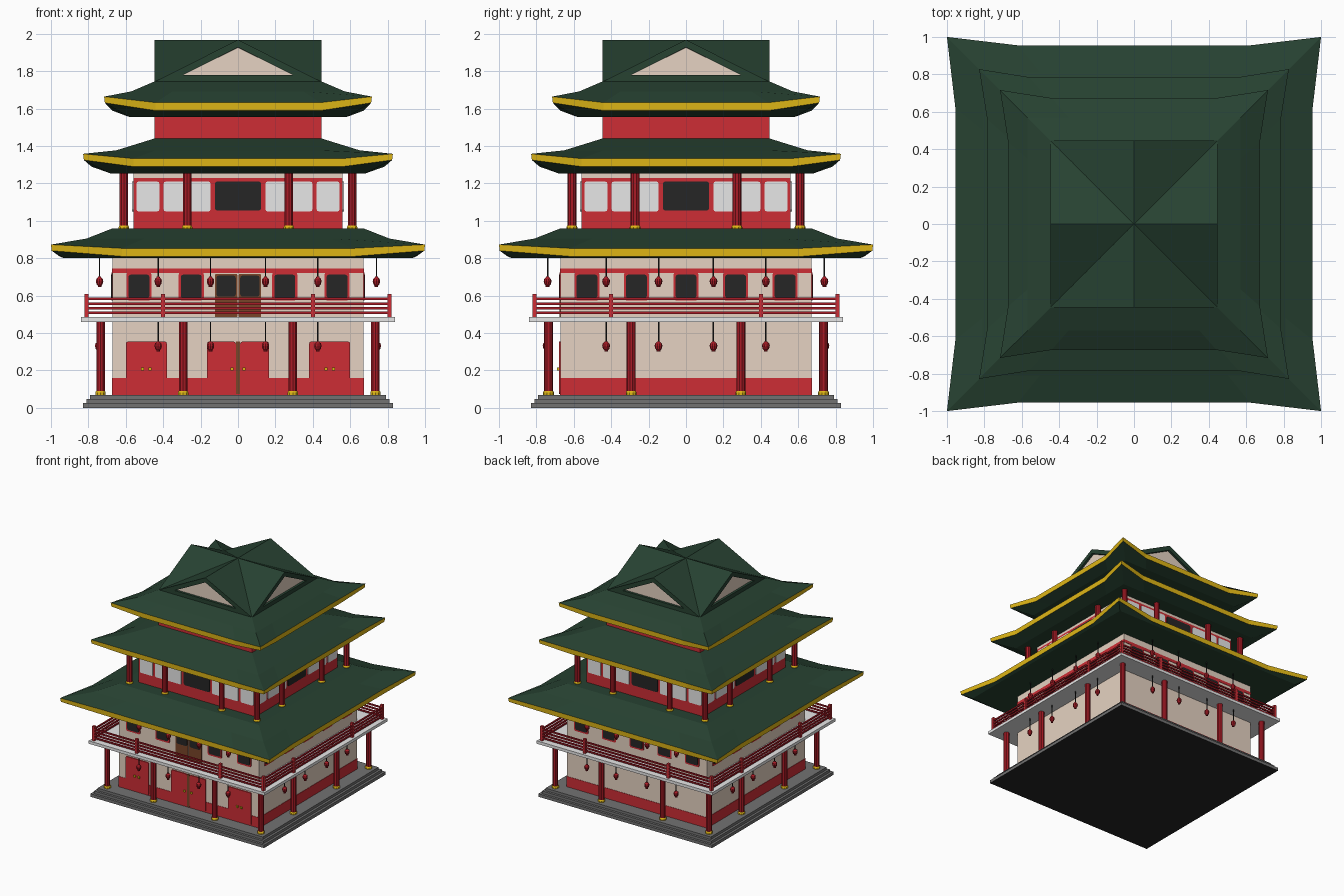
import bpy, bmesh, math
from mathutils import Matrix, Vector

if "Cube" in bpy.data.objects:
    bpy.data.objects.remove(bpy.data.objects["Cube"])


def mat(name, *rgb):
    m = bpy.data.materials.new(name)
    m.diffuse_color = (*rgb, 1)
    m.use_nodes = True
    m.node_tree.nodes["Principled BSDF"].inputs["Base Color"].default_value = m.diffuse_color
    return m


RED = mat("wall red", .61, .027, .036)
COL = mat("deep red", .40, .011, .019)
BEIGE = mat("plaster beige", .79, .65, .54)
GOLD = mat("gold", .74, .47, .008)
GREEN = mat("roof green", .020, .054, .031)
LIGHT = mat("light grey", .80, .80, .80)
STONE = mat("stone grey", .17, .17, .17)
DARK = mat("dark glass", .019, .019, .019)
BROWN = mat("door brown", .19, .06, .022)


def put(bm, name, *mats):
    me = bpy.data.meshes.new(name)
    bmesh.ops.recalc_face_normals(bm, faces=bm.faces)
    bm.to_mesh(me)
    bm.free()
    for m in mats:
        me.materials.append(m)
    ob = bpy.data.objects.new(name, me)
    bpy.context.collection.objects.link(ob)
    return ob


def turn(k):
    return Matrix.Rotation(k * math.pi / 2, 4, 'Z')


def box(bm, lo, hi, k=0):
    lo, hi = Vector(lo), Vector(hi)
    size = hi - lo
    bmesh.ops.create_cube(bm, size=1, matrix=turn(k) @ Matrix.Translation((lo + hi) / 2)
                          @ Matrix.Diagonal((*size, 1)))


def block(name, half, z0, z1, m):
    bm = bmesh.new()
    box(bm, (-half, -half, z0), (half, half, z1))
    return put(bm, name, m)


def lathe(bm, x, y, profile, n):
    rings = [[bm.verts.new((x + r * math.cos(2 * math.pi * (i + .5) / n),
                            y + r * math.sin(2 * math.pi * (i + .5) / n), z))
              for i in range(n)] for r, z in profile]
    skin(bm, rings)


def skin(bm, rings):
    n = len(rings[0])
    bands = []
    for a, b in zip(rings, rings[1:]):
        bands.append([bm.faces.new((a[i], a[(i + 1) % n], b[(i + 1) % n], b[i])) for i in range(n)])
    bm.faces.new(rings[0])
    bm.faces.new(rings[-1])
    return bands


def plates(name, m, wall, thick, items, sides=(0,), r=.012):
    """Thin round-cornered panels (x0, x1, z0, z1) on the chosen walls."""
    bm = bmesh.new()
    for k in sides:
        for x0, x1, z0, z1 in items:
            pts = []
            for cx, cz, a0 in ((x1 - r, z1 - r, 0), (x0 + r, z1 - r, 90),
                               (x0 + r, z0 + r, 180), (x1 - r, z0 + r, 270)):
                for s in (0, 45, 90):
                    a = math.radians(a0 + s)
                    pts.append((cx + r * math.cos(a), cz + r * math.sin(a)))
            skin(bm, [[bm.verts.new(turn(k) @ Vector((x, -y, z))) for x, z in pts]
                      for y in (wall - .001, wall + thick)])
    return put(bm, name, m)


def around(d, spots):
    """Points along all four sides of a square of half size d."""
    pts = set()
    for k in range(4):
        for s in spots:
            p = turn(k) @ Vector((s, -d, 0))
            pts.add((round(p.x, 4), round(p.y, 4)))
    return sorted(pts)


def columns(name, d, inner, z0, z1):
    shaft, foot = bmesh.new(), bmesh.new()
    for x, y in around(d, (-d, -inner, inner, d)):
        lathe(shaft, x, y, [(.024, z0), (.024, z1)], 10)
        lathe(foot, x, y, [(.029, z0), (.029, z0 + .012), (.025, z0 + .02)], 10)
    put(shaft, name, COL)
    put(foot, name + "_feet", GOLD)


def lanterns(name, d, z, top):
    body, cord = bmesh.new(), bmesh.new()
    for x, y in around(d, (-.427, -.147, .147, .427)):
        lathe(body, x, y, [(.010, z - .03), (.010, z - .022), (.017, z - .014), (.021, z + .002),
                           (.018, z + .014), (.010, z + .021), (.008, z + .026)], 10)
        lathe(cord, x, y, [(.004, z + .02), (.004, top)], 6)
    put(body, name, COL)
    put(cord, name + "_cords", DARK)


def ring(bm, half, m, z, edge=None, edge_z=None):
    """12-point square ring; edge/edge_z pull the middle of each side in and down."""
    edge = half if edge is None else edge
    edge_z = z if edge_z is None else edge_z
    out = []
    for k in range(4):
        for p in ((-half, -half, z), (-m, -edge, edge_z), (m, -edge, edge_z)):
            out.append(bm.verts.new(turn(k) @ Vector(p)))
    return out


def roof(name, inner, mid, eave, corner, m, low):
    """inner, mid, low: (half, z); eave and corner: (half, top z)."""
    bm = bmesh.new()
    f = m / corner[0]
    bands = skin(bm, [
        ring(bm, inner[0], inner[0] * f, inner[1]),
        ring(bm, mid[0], mid[0] * f, mid[1]),
        ring(bm, corner[0], m, corner[1], eave[0], eave[1]),
        ring(bm, corner[0] - .004, m, corner[1] - .033, eave[0] - .001, eave[1] - .043),
        ring(bm, low[0], low[0] * f, low[1])])
    for face in bands[2]:
        face.material_index = 1      # gold eave band
    put(bm, name, GREEN, GOLD)


# Stone steps with a dark underside
for i, (h, z0, z1) in enumerate(((.83, 0, .026), (.81, .026, .048), (.79, .048, .07))):
    step = block("step_%d" % (i + 1), h, z0, z1, STONE)
    step.data.materials.append(DARK)
    for p in step.data.polygons:
        if p.normal.z < -.5:
            p.material_index = 1

# Lower two storeys
block("lower_walls", .67, .07, .82, BEIGE)
block("wall_skirt", .673, .07, .16, RED)
block("upper_wall_band", .673, .72, .745, RED)
columns("lower_columns", .735, .293, .07, .46)

# Front doors
plates("entrance_doors", RED, .67, .009,
       [(-.60, -.38, .075, .355), (-.165, -.012, .075, .355),
        (.012, .165, .075, .355), (.38, .60, .075, .355)])
plates("entrance_door_post", BROWN, .67, .008, [(-.012, .012, .075, .355)], r=.002)
bm = bmesh.new()
for x in (-.51, -.47, -.033, .033, .47, .51):
    bmesh.ops.create_cube(bm, size=.016, matrix=Matrix.Translation((x, -.682, .207)))
put(bm, "door_knobs", GOLD)

# Balcony slab and railing
block("balcony_slab", .84, .46, .485, LIGHT)
posts, rails = bmesh.new(), bmesh.new()
for k in range(4):
    for x in (-.81, -.40, .40):
        box(posts, (x - .011, -.821, .485), (x + .011, -.799, .61), k)
    for z in (.508, .532, .557, .583):
        box(rails, (-.81, -.816, z - .006), (.81, -.804, z + .006), k)
put(posts, "railing_posts", RED)
put(rails, "railing_bars", COL)

# Balcony windows and door
front = (-.53, -.25, .25, .53)
others = (-.53, -.265, 0, .265, .53)
for label, xs, sides in (("front", front, (0,)), ("side", others, (1, 2, 3))):
    plates(label + "_window_frames", RED, .67, .005,
           [(x - .067, x + .067, .575, .725) for x in xs], sides)
    plates(label + "_windows", DARK, .67, .008,
           [(x - .056, x + .056, .588, .712) for x in xs], sides)
plates("balcony_door", BROWN, .67, .005,
       [(-.123, -.004, .485, .715), (.004, .123, .485, .715)], r=.004)
plates("balcony_door_glass", DARK, .67, .008,
       [(-.115, -.012, .595, .707), (.012, .115, .595, .707)])

# Hanging lanterns
lanterns("lower_lanterns", .745, .33, .46)
lanterns("balcony_lanterns", .74, .675, .81)

# Third storey
block("third_storey_wall", .56, .95, 1.23, RED)
block("third_storey_top", .558, 1.23, 1.27, BEIGE)
plates("pale_windows", LIGHT, .56, .006,
       [(-.543, -.42, 1.05, 1.21), (-.398, -.147, 1.05, 1.21),
        (.147, .398, 1.05, 1.21), (.42, .543, 1.05, 1.21)], range(4))
plates("centre_windows", DARK, .56, .006, [(-.123, .123, 1.055, 1.21)], range(4))
columns("upper_columns", .61, .272, .955, 1.27)

# Attic wall and three roofs
block("attic_wall", .447, 1.43, 1.57, RED)
roof("lower_roof", (.67, .96), (.81, .905), (.955, .853), (1.0, .873), .62, (.93, .80))
roof("middle_roof", (.447, 1.44), (.65, 1.377), (.785, 1.333), (.828, 1.358), .56, (.68, 1.253))
roof("top_roof", (.447, 1.745), (.57, 1.692), (.673, 1.632), (.716, 1.664), .44, (.58, 1.555))

# Crossed gables with recessed pale triangles
for k, label in enumerate(("front_gable", "side_gable")):
    bm = bmesh.new()
    ends = [[bm.verts.new(turn(k) @ Vector(p))
             for p in ((-.447, y, 1.743), (.447, y, 1.743), (0, y, 1.968))] for y in (-.447, .447)]
    skin(bm, ends)
    bmesh.ops.recalc_face_normals(bm, faces=bm.faces)
    tri = [f for f in bm.faces if len(f.verts) == 3]
    bmesh.ops.inset_individual(bm, faces=tri, thickness=.036, use_even_offset=True)
    bmesh.ops.inset_individual(bm, faces=tri, thickness=.0005, depth=-.02, use_even_offset=True)
    for f in tri:
        f.material_index = 1
    put(bm, label, GREEN, BEIGE)
